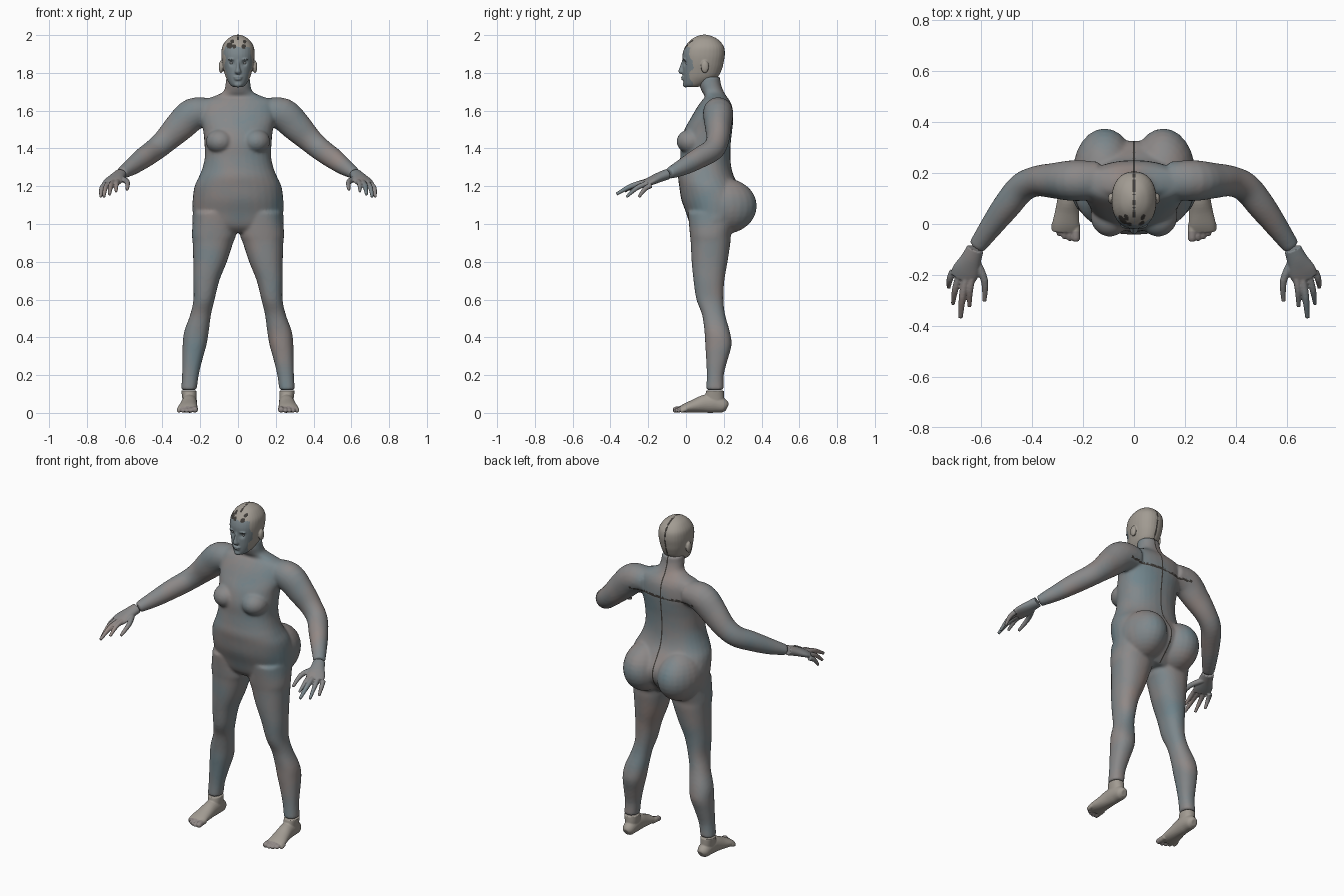
import bpy, bmesh, math
from mathutils import Vector, Matrix, noise


def dense(rows, n=4):
    # smooth spline interpolation through a table of rows
    out = []
    for i in range(len(rows) - 1):
        p = [rows[max(0, min(len(rows) - 1, i + k))] for k in (-1, 0, 1, 2)]
        for j in range(n):
            t = j / n
            out.append([0.5 * (2*b + (c-a)*t + (2*a-5*b+4*c-d)*t*t + (3*b-a-3*c+d)*t**3)
                        for a, b, c, d in zip(*p)])
    return out + [list(rows[-1])]


def loft(bm, rings):
    loops = [[bm.verts.new(p) for p in r] for r in rings]
    for a, b in zip(loops, loops[1:]):
        for i in range(len(a)):
            j = (i + 1) % len(a)
            bm.faces.new((a[i], a[j], b[j], b[i]))
    bm.faces.new(loops[0])
    bm.faces.new(loops[-1])


def oval(n=32, e=0.9):
    for i in range(n):
        c, s = math.cos(math.tau * i / n), math.sin(math.tau * i / n)
        yield math.copysign(abs(c) ** e, c), math.copysign(abs(s) ** e, s)


def stack(bm, rows, s=1):
    # horizontal sections: z, centre x, half width, front y, back y
    loft(bm, [[Vector((s * (cx + w * c), (f + b) / 2 + (b - f) / 2 * k, z)) for c, k in oval()]
              for z, cx, w, f, b in dense(rows)])


def tube(bm, rows, s=1):
    # sections along a path: x, y, z, side radius, upward radius
    rows = dense(rows)
    pts = [Vector(r[:3]) for r in rows]
    rings = []
    for i, r in enumerate(rows):
        t = (pts[min(i + 1, len(pts) - 1)] - pts[max(i - 1, 0)]).normalized()
        side = t.cross(Vector((0, 0, 1))).normalized()
        up = side.cross(t)
        ring = [pts[i] + side * r[3] * c + up * r[4] * k for c, k in oval(24, 1)]
        rings.append([Vector((s * p.x, p.y, p.z)) for p in ring])
    loft(bm, rings)


def ball(bm, c, r):
    bmesh.ops.create_uvsphere(bm, u_segments=24, v_segments=16, radius=1,
                              matrix=Matrix.Translation(c) @ Matrix.Diagonal((*r, 1)))


def finish(bm, name, voxel=0, smooth=0):
    bmesh.ops.recalc_face_normals(bm, faces=bm.faces[:])
    me = bpy.data.meshes.new(name)
    bm.to_mesh(me)
    bm.free()
    ob = bpy.data.objects.new(name, me)
    bpy.context.collection.objects.link(ob)
    if voxel:
        m = ob.modifiers.new("fuse", 'REMESH')
        m.mode, m.voxel_size = 'VOXEL', voxel
        m = ob.modifiers.new("soften", 'SMOOTH')
        m.factor, m.iterations = 0.5, smooth
        bpy.context.view_layer.update()
        dg = bpy.context.evaluated_depsgraph_get()
        fused = bpy.data.meshes.new_from_object(ob.evaluated_get(dg))
        ob.modifiers.clear()
        ob.data = fused
    for p in ob.data.polygons:
        p.use_smooth = True
    return ob


# materials: mottled skin tones, pale scalp, dark seams
def mat(name, c):
    m = bpy.data.materials.new(name)
    m.diffuse_color = (*c, 1)
    return m


STEPS = 10
cold, warm = Vector((0.17, 0.24, 0.27)), Vector((0.31, 0.25, 0.23))
mats = [mat(f"skin_{i}", cold.lerp(warm, i / (STEPS - 1))) for i in range(STEPS)]
mats += [mat("pale", (0.36, 0.33, 0.29)), mat("dark", (0.05, 0.045, 0.04))]
PALE, DARK = STEPS, STEPS + 1


def paint(ob, rule):
    for m in mats:
        ob.data.materials.append(m)
    for p in ob.data.polygons:
        t = 0.5 + 0.6 * noise.noise(p.center * 5) + 0.2 * noise.noise(p.center * 14)
        i = rule(p.center, p.normal)
        p.material_index = max(0, min(STEPS - 1, int(t * STEPS))) if i is None else i


# body: torso, legs and arms fused into one skin
bm = bmesh.new()
stack(bm, [(.955, 0, .17, .06, .22), (.99, 0, .235, .025, .255), (1.06, 0, .24, 0, .315),
           (1.13, 0, .24, -.025, .325), (1.2, 0, .23, -.036, .285), (1.25, 0, .207, -.042, .255),
           (1.3, 0, .187, -.036, .24), (1.36, 0, .175, -.03, .235), (1.43, 0, .178, -.028, .237),
           (1.5, 0, .185, -.008, .245), (1.56, 0, .2, .025, .25), (1.62, 0, .2, .06, .245),
           (1.655, 0, .185, .085, .23), (1.675, 0, .13, .1, .215), (1.7, 0, .078, .085, .2),
           (1.74, 0, .066, .07, .185), (1.78, 0, .062, .07, .18)])
for s in (1, -1):
    ball(bm, (s * .115, .2, 1.095), (.125, .175, .148))
    ball(bm, (s * .095, .03, 1.437), (.075, .08, .066))
    stack(bm, [(1.06, .125, .11, .01, .28), (.95, .127, .117, .02, .24), (.9, .133, .107, .025, .235),
               (.8, .148, .089, .03, .22), (.7, .168, .069, .04, .203), (.6, .18, .056, .055, .198),
               (.52, .198, .055, .085, .207), (.43, .22, .065, .098, .232), (.36, .23, .063, .102, .241),
               (.28, .242, .053, .107, .22), (.2, .252, .044, .11, .2), (.121, .26, .041, .107, .2)], s)
    tube(bm, [(.14, .17, 1.595, .075, .07), (.235, .17, 1.582, .08, .086), (.31, .17, 1.515, .07, .08),
              (.38, .168, 1.445, .06, .066), (.44, .142, 1.393, .058, .06), (.5, .07, 1.35, .055, .056),
              (.56, -.01, 1.305, .045, .046), (.617, -.09, 1.267, .034, .03)], s)
body = finish(bm, "body", .008, 6)


def body_paint(c, n):
    back_line = abs(c.x) < .006 and n.y > 0 and c.z > .96
    shoulder_line = abs(c.z - 1.555) < .005 and n.y > .5 and abs(c.x) < .22
    return DARK if back_line or shoulder_line else None


paint(body, body_paint)

# head with nose, brows, lips and ears
bm = bmesh.new()
stack(bm, [(1.725, 0, .026, 0, .06), (1.738, 0, .042, -.012, .1), (1.775, 0, .064, -.016, .165),
           (1.82, 0, .077, -.017, .19), (1.86, 0, .085, -.018, .2), (1.9, 0, .088, -.018, .206),
           (1.94, 0, .083, -.004, .2), (1.975, 0, .06, .026, .172), (1.993, 0, .034, .055, .14),
           (2.002, 0, .01, .085, .11)])
stack(bm, [(1.793, 0, .012, -.026, .02), (1.805, 0, .018, -.04, .02), (1.83, 0, .011, -.034, .02),
           (1.868, 0, .008, -.02, .02)])
ball(bm, (0, -.013, 1.777), (.024, .014, .006))
ball(bm, (0, -.012, 1.767), (.021, .014, .007))
ball(bm, (0, -.002, 1.738), (.022, .016, .015))
for s in (1, -1):
    ball(bm, (s * .032, -.006, 1.872), (.022, .014, .007))
    ball(bm, (s * .09, .1, 1.832), (.012, .021, .033))
head = finish(bm, "head", .004, 3)
for v in head.data.vertices:
    for s in (1, -1):
        d = (v.co - Vector((s * .034, -.012, 1.852))).length
        v.co.y += .013 * math.exp(-(d / .014) ** 2)
SPOTS = [(-.045, 1.945, .016), (-.02, 1.94, .011), (.03, 1.94, .012), (.035, 1.965, .009), (-.03, 1.967, .01)]


def head_paint(c, n):
    if abs(c.x) < .004 and (c.y > .06 or c.z > 1.975):
        return DARK
    if c.y < .06 and any(math.hypot(c.x - x, c.z - z) < r for x, z, r in SPOTS):
        return DARK
    edge = .03 + .03 * noise.noise(c * 25)
    return 2 if c.y < edge and c.z < 1.925 + edge * .4 else PALE


paint(head, head_paint)
bm = bmesh.new()
for s in (1, -1):
    ball(bm, (s * .034, .009, 1.852), (.013, .012, .009))
paint(finish(bm, "eyes"), lambda c, n: 4)

# hands and feet
FINGERS = [((.634, -.195, 1.228), (.645, -.325, 1.172)), ((.658, -.205, 1.222), (.68, -.368, 1.158)),
           ((.686, -.205, 1.215), (.71, -.315, 1.143)), ((.71, -.185, 1.205), (.727, -.25, 1.142)),
           ((.622, -.14, 1.24), (.587, -.303, 1.182))]
for s, side in ((1, "left"), (-1, "right")):
    bm = bmesh.new()
    tube(bm, [(.622, -.097, 1.264, .034, .028), (.64, -.14, 1.248, .041, .026),
              (.66, -.185, 1.228, .053, .022), (.674, -.215, 1.214, .05, .017)], s)
    for k, (a, b) in enumerate(FINGERS):
        a, b = Vector(a), Vector(b)
        m = (a + b) / 2 + Vector((-.018 if k == 4 else .004, 0, .012))
        r = .014 if k in (1, 4) else .0125
        tube(bm, [(*a, r * 1.15, r * 1.15), (*m, r, r), (*b, r * .6, r * .6)], s)
    paint(finish(bm, side + "_hand", .004, 2), lambda c, n: None)

    bm = bmesh.new()
    tube(bm, [(.255, .218, .028, .018, .02), (.255, .2, .036, .034, .036), (.256, .15, .05, .04, .05),
              (.258, .1, .048, .042, .048), (.262, .05, .037, .047, .037), (.267, 0, .026, .053, .026),
              (.268, -.03, .018, .05, .016)], s)
    stack(bm, [(.04, .257, .034, .1, .2), (.08, .257, .038, .1, .202), (.118, .26, .041, .107, .2)], s)
    for k in range(5):
        r = .016 if k == 0 else .0115
        x, y = .228 + .02 * k + (.004 if k else 0), -.066 + .003 * k * k * .8
        tube(bm, [(x, 0, .022, r, r), (x, y + .025, .019, r, r), (x, y + .006, r, r, r * .9),
                  (x, y - .003, r * .9, r * .5, r * .5)], s)
    paint(finish(bm, side + "_foot", .004, 2), lambda c, n: PALE if c.y > -.03 else 7)
